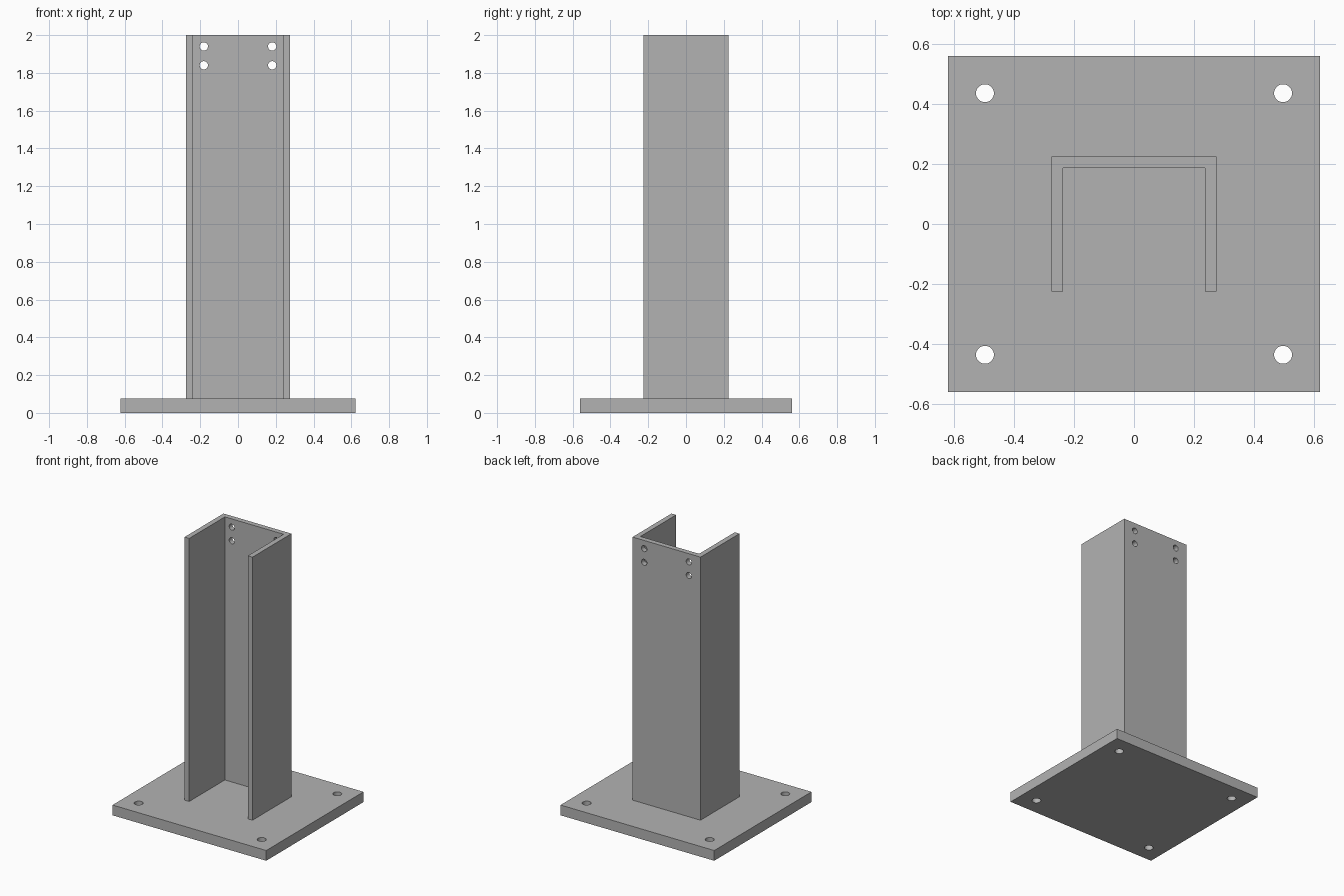
import bpy
import bmesh
from math import pi

if "Cube" in bpy.data.objects:
    bpy.data.objects.remove(bpy.data.objects["Cube"])

GREY = (0.45, 0.45, 0.45, 1)
steel = bpy.data.materials.new("grey_steel")
steel.use_nodes = True
steel.diffuse_color = GREY
steel.node_tree.nodes["Principled BSDF"].inputs["Base Color"].default_value = GREY


def extrude_profile(name, points, z0, z1):
    """Solid made by raising an xy outline from z0 to z1."""
    bm = bmesh.new()
    base = bm.faces.new([bm.verts.new((x, y, z0)) for x, y in points])
    raised = bmesh.ops.extrude_face_region(bm, geom=[base], use_keep_orig=True)
    top = [v for v in raised["geom"] if isinstance(v, bmesh.types.BMVert)]
    bmesh.ops.translate(bm, verts=top, vec=(0, 0, z1 - z0))
    bmesh.ops.recalc_face_normals(bm, faces=bm.faces)
    mesh = bpy.data.meshes.new(name)
    bm.to_mesh(mesh)
    bm.free()
    mesh.materials.append(steel)
    obj = bpy.data.objects.new(name, mesh)
    bpy.context.collection.objects.link(obj)
    return obj


def drill(obj, centres, radius, rotation=(0, 0, 0)):
    """Cut a round hole through obj at each centre."""
    for centre in centres:
        bpy.ops.mesh.primitive_cylinder_add(vertices=32, radius=radius, depth=0.2,
                                            location=centre, rotation=rotation)
        cutter = bpy.context.object
        cutter.hide_render = True
        cutter.data.materials.append(steel)
        mod = obj.modifiers.new("hole", 'BOOLEAN')
        mod.operation = 'DIFFERENCE'
        mod.solver = 'EXACT'
        mod.object = cutter
        bpy.context.view_layer.objects.active = obj
        bpy.ops.object.modifier_apply(modifier=mod.name)
        bpy.data.objects.remove(cutter)
    bpy.ops.object.select_all(action='DESELECT')
    obj.select_set(True)
    bpy.context.view_layer.objects.active = obj
    bpy.ops.object.shade_smooth_by_angle()


PLATE_X, PLATE_Y, PLATE_TOP = 0.622, 0.562, 0.075
POST_X, POST_Y, WALL = 0.275, 0.225, 0.0375

# Base plate with four anchor holes
plate = extrude_profile("base_plate", [(-PLATE_X, -PLATE_Y), (PLATE_X, -PLATE_Y),
                                       (PLATE_X, PLATE_Y), (-PLATE_X, PLATE_Y)], 0, PLATE_TOP)
drill(plate, [(x, y, 0.04) for x in (-0.498, 0.498) for y in (-0.437, 0.437)], 0.03)

# U-shaped post, open to the front, with four bolt holes in its back wall
half = [(POST_X, POST_Y), (POST_X, -POST_Y), (POST_X - WALL, -POST_Y),
        (POST_X - WALL, POST_Y - WALL)]
post = extrude_profile("channel_post", half + [(-x, y) for x, y in reversed(half)],
                       PLATE_TOP, 2)
drill(post, [(x, POST_Y, z) for x in (-0.181, 0.181) for z in (1.84, 1.94)],
      0.022, (pi / 2, 0, 0))
